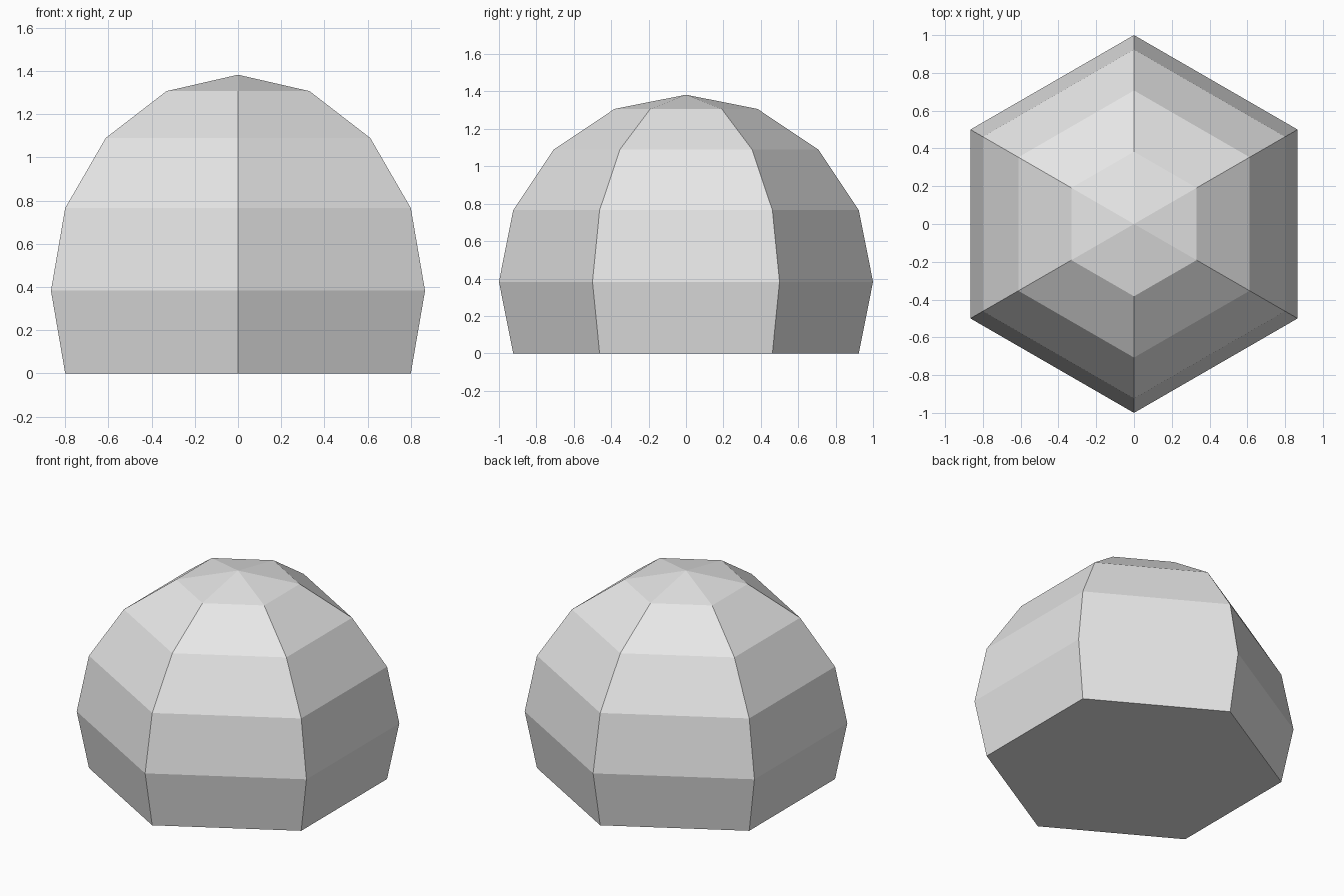
import bpy
import bmesh
from math import sin, cos, pi

cube = bpy.data.objects.get("Cube")
if cube:
    bpy.data.objects.remove(cube, do_unlink=True)

SIDES = 6
STEP = pi / 8                 # angle between rings, measured from the top
CENTRE_Z = cos(3 * STEP)      # lifts the cut plane to the ground

# Plain grey surface
grey = bpy.data.materials.new("light_grey")
grey.use_nodes = True
colour = (0.8, 0.8, 0.8, 1)
grey.diffuse_color = colour
grey.node_tree.nodes["Principled BSDF"].inputs["Base Color"].default_value = colour

# Six-sided dome: rings from just below the tip down to the ground
bm = bmesh.new()
rings = []
for i in range(1, 6):
    radius, z = sin(i * STEP), CENTRE_Z + cos(i * STEP)
    rings.append([bm.verts.new((radius * sin(2 * pi * k / SIDES),
                                radius * cos(2 * pi * k / SIDES), z))
                  for k in range(SIDES)])
tip = bm.verts.new((0, 0, CENTRE_Z + 1))

for k in range(SIDES):
    n = (k + 1) % SIDES
    bm.faces.new((tip, rings[0][k], rings[0][n]))
    for upper, lower in zip(rings, rings[1:]):
        bm.faces.new((upper[k], lower[k], lower[n], upper[n]))

# Flat base
bm.faces.new(rings[-1])
bmesh.ops.recalc_face_normals(bm, faces=bm.faces)

mesh = bpy.data.meshes.new("faceted_dome")
bm.to_mesh(mesh)
bm.free()
mesh.materials.append(grey)
dome = bpy.data.objects.new("faceted_dome", mesh)
bpy.context.collection.objects.link(dome)
